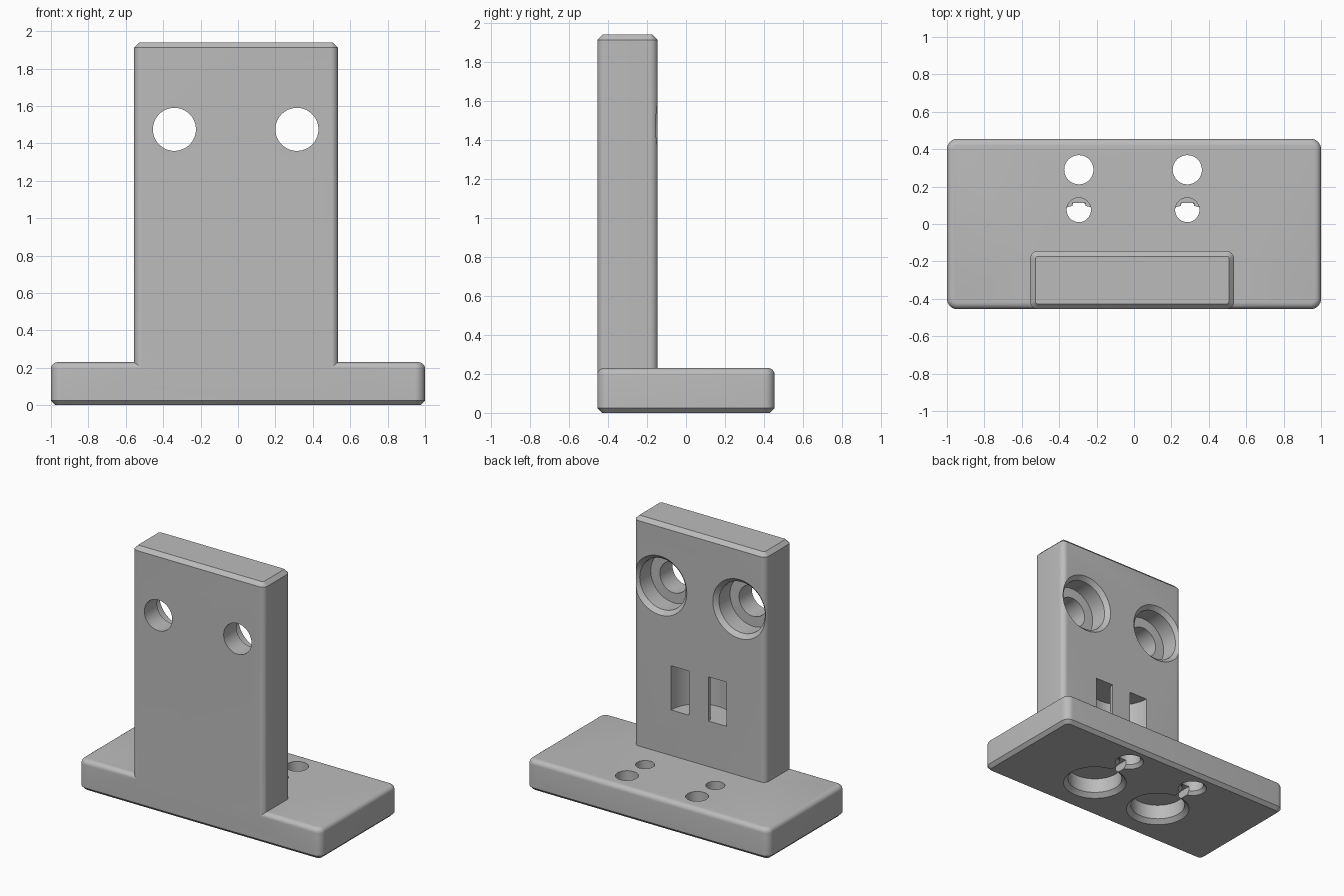
import bpy, bmesh, math

if "Cube" in bpy.data.objects:
    bpy.data.objects.remove(bpy.data.objects["Cube"])

grey = bpy.data.materials.new("plain_grey")
grey.diffuse_color = (0.5, 0.5, 0.5, 1)
grey.use_nodes = True
grey.node_tree.nodes["Principled BSDF"].inputs["Base Color"].default_value = grey.diffuse_color


def loft(name, rings):
    """Closed solid from a stack of equally sized point rings."""
    bm = bmesh.new()
    loops = [[bm.verts.new(p) for p in ring] for ring in rings]
    n = len(loops[0])
    for a, b in zip(loops, loops[1:]):
        for i in range(n):
            j = (i + 1) % n
            bm.faces.new((a[i], a[j], b[j], b[i]))
    bm.faces.new(loops[0][::-1])
    bm.faces.new(loops[-1])
    bmesh.ops.recalc_face_normals(bm, faces=bm.faces)
    me = bpy.data.meshes.new(name)
    bm.to_mesh(me)
    bm.free()
    me.materials.append(grey)
    ob = bpy.data.objects.new(name, me)
    bpy.context.collection.objects.link(ob)
    return ob


def rounded_block(name, x0, x1, y0, y1, r, levels):
    """Block with rounded upright edges; levels are (z, inset)."""
    rings = []
    for z, inset in levels:
        rr, ring = r - inset, []
        corners = ((x1 - r, y1 - r), (x0 + r, y1 - r), (x0 + r, y0 + r), (x1 - r, y0 + r))
        for q, (cx, cy) in enumerate(corners):
            for k in range(9):
                a = math.pi / 2 * (q + k / 8)
                ring.append((cx + rr * math.cos(a), cy + rr * math.sin(a), z))
        rings.append(ring)
    return loft(name, rings)


def lathe(name, cx, c, levels, axis, n=64):
    """Round cutter along z (c is y) or y (c is z); levels are (position, radius)."""
    rings = []
    for t, r in levels:
        ring = []
        for k in range(n):
            a = math.tau * k / n
            u, v = cx + r * math.cos(a), c + r * math.sin(a)
            ring.append((u, v, t) if axis == "z" else (u, t, v))
        rings.append(ring)
    return loft(name, rings)


def box(name, x0, x1, y0, y1, z0, z1):
    return loft(name, [[(x0, y0, z), (x1, y0, z), (x1, y1, z), (x0, y1, z)] for z in (z0, z1)])


def combine(target, tool, operation):
    mod = target.modifiers.new("join", "BOOLEAN")
    mod.operation, mod.solver, mod.object = operation, "EXACT", tool
    bpy.context.view_layer.objects.active = target
    bpy.ops.object.modifier_apply(modifier=mod.name)
    bpy.data.objects.remove(tool, do_unlink=True)


# Base plate: chamfered underneath, rounded on top
F = 0.035
fillet = [(0.23 - F + F * math.sin(a), F - F * math.cos(a))
          for a in (math.pi / 2 * k / 6 for k in range(7))]
bracket = rounded_block("bracket", -1, 1, -0.455, 0.455, 0.055, [(0, 0.025), (0.025, 0)] + fillet)

# Upright plate with chamfered top, flush with the front of the base
upright = rounded_block("upright", -0.555, 0.535, -0.455, -0.145, 0.04,
                        [(0.1, 0), (1.912, 0), (1.94, 0.028)])
combine(bracket, upright, "UNION")

# Stepped mounting holes through the upright, opening to the back
for x in (-0.34, 0.315):
    combine(bracket, lathe("bore_cutter", x, 1.475, [
        (-0.6, 0.115), (-0.305, 0.115), (-0.305, 0.19), (-0.175, 0.19),
        (-0.145, 0.22), (-0.135, 0.23)], "y"), "DIFFERENCE")

# Curved tie channel linking the two slots on the back of the upright
rings = []
for k in range(25):
    a = math.pi * (1 + k / 24)
    inner, outer = ((-0.005 + r * math.cos(a), -0.145 + r * math.sin(a)) for r in (0.08, 0.23))
    rings.append([(*inner, 0.57), (*outer, 0.57), (*outer, 0.9), (*inner, 0.9)])
for ring, y in ((rings[0], 0.0), (rings[-1], 0.0)):
    mouth = [(px, -0.1, pz) for px, py, pz in ring]
    if ring is rings[0]:
        first = mouth
    else:
        last = mouth
combine(bracket, loft("tie_cutter", [first] + rings + [last]), "DIFFERENCE")

# Base recesses: magnet pocket, screw hole, release hole and joining groove
for x in (-0.295, 0.285):
    combine(bracket, lathe("pocket_cutter", x, -0.09, [
        (-0.01, 0.232), (0, 0.222), (0.03, 0.19), (0.14, 0.19)], "z"), "DIFFERENCE")
    combine(bracket, lathe("screw_cutter", x, 0.29, [
        (-0.01, 0.11), (0, 0.1), (0.025, 0.078), (0.3, 0.078)], "z", 48), "DIFFERENCE")
    combine(bracket, lathe("release_cutter", x, 0.075, [
        (0.12, 0.065), (0.3, 0.065)], "z", 48), "DIFFERENCE")
    combine(bracket, box("groove_cutter", x - 0.03, x + 0.03, 0.0, 0.29, -0.02, 0.06), "DIFFERENCE")
    combine(bracket, box("notch_cutter", x - 0.035, x + 0.035, 0.0, 0.112, 0.02, 0.139), "DIFFERENCE")

bracket.select_set(True)
bpy.context.view_layer.objects.active = bracket
bpy.ops.object.shade_smooth_by_angle(angle=math.radians(25))
